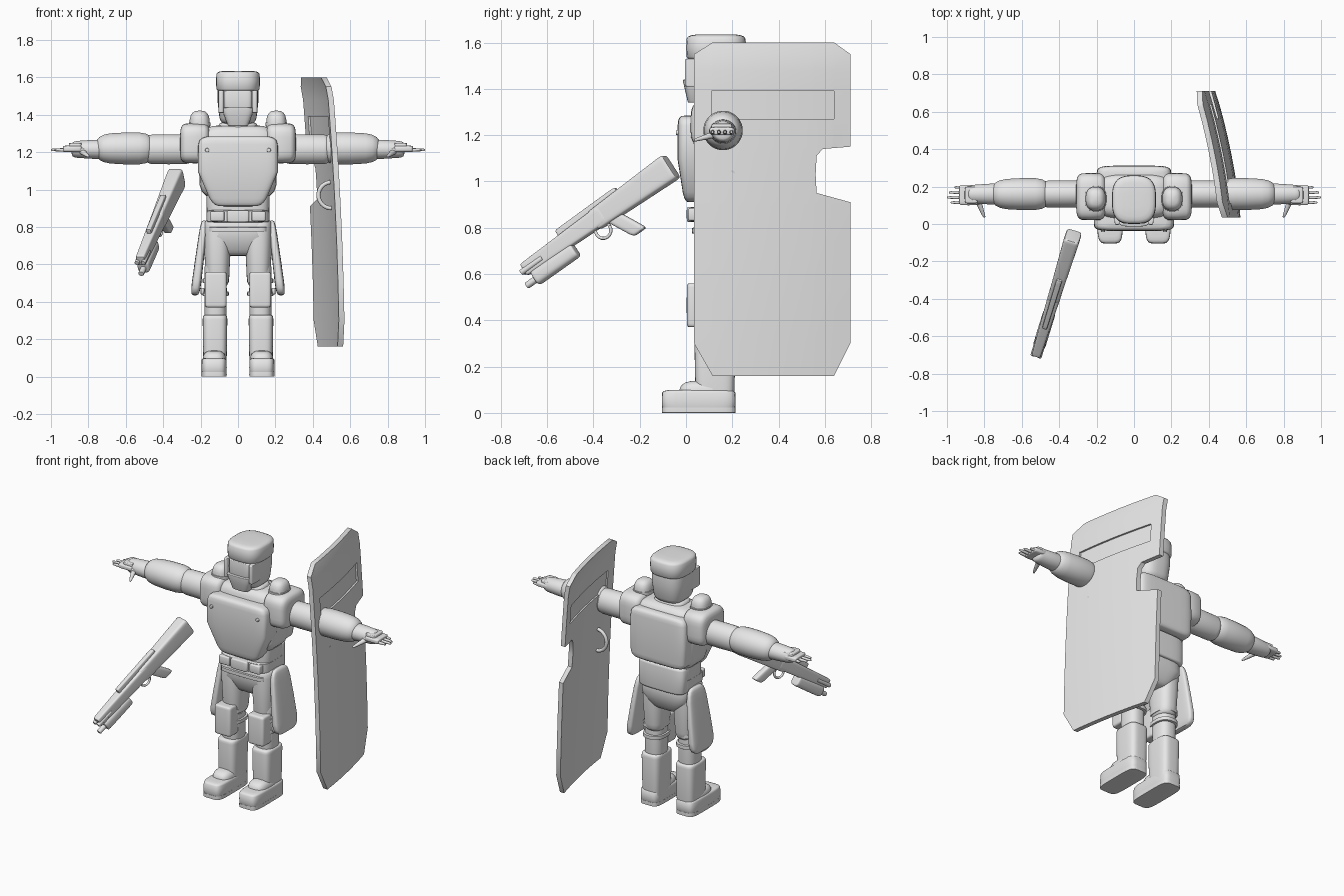
import bpy, bmesh
from math import cos, sin, pi, radians, copysign
from mathutils import Matrix, Vector

cube = bpy.data.objects.get("Cube")
if cube:
    bpy.data.objects.remove(cube)

grey = bpy.data.materials.new("plain_grey")
grey.use_nodes = True
grey.diffuse_color = (.8, .8, .8, 1)
grey.node_tree.nodes["Principled BSDF"].inputs["Base Color"].default_value = grey.diffuse_color


def add_object(name, data):
    data.materials.append(grey)
    obj = bpy.data.objects.new(name, data)
    bpy.context.collection.objects.link(obj)
    return obj


def add_mesh(name, bm):
    mesh = bpy.data.meshes.new(name)
    bm.to_mesh(mesh)
    obj = add_object(name, mesh)
    bpy.ops.object.select_all(action='DESELECT')
    obj.select_set(True)
    bpy.context.view_layer.objects.active = obj
    bpy.ops.object.shade_smooth_by_angle(angle=radians(40))


def finish(name, bm, pair=False, mat=None):
    """Turn the mesh into one object, or into a mirrored left and right pair."""
    bmesh.ops.recalc_face_normals(bm, faces=bm.faces)
    if mat:
        bm.transform(mat)
    add_mesh("left_" + name if pair else name, bm)
    if pair:
        bm.transform(Matrix.Scale(-1, 4, (1, 0, 0)))
        bmesh.ops.reverse_faces(bm, faces=bm.faces)
        add_mesh("right_" + name, bm)
    bm.free()


def signed_power(value, exponent):
    return copysign(abs(value) ** exponent, value)


def block(name, wide, front, back, low, high, x=0, axis='Z', square=4, edge=8,
          start=1, knee=1, end=1, lean=(0, 0, 0), sides=32, rings=11, **options):
    """Rounded solid filling a box: square shapes the section, edge the ends,
    start and end taper it along the axis, lean shifts its two ends apart."""
    lo, hi = Vector((x - wide / 2, front, low)), Vector((x + wide / 2, back, high))
    mid, half = (lo + hi) / 2, (hi - lo) / 2
    along = 'XYZ'.index(axis)
    u, v = [i for i in range(3) if i != along]
    bm = bmesh.new()
    loops = []
    for k in range(rings):
        angle = radians(88) * (2 * k / (rings - 1) - 1)
        t = signed_power(sin(angle), 2 / edge)
        s = (t + 1) / 2
        scale = cos(angle) ** (2 / edge)
        scale *= (start + (1 - start) * min(1, s / knee)) * (1 + (end - 1) * s)
        loop = []
        for i in range(sides):
            q = 2 * pi * (i + .5) / sides
            p = mid + Vector(lean) * t
            p[along] += half[along] * t
            p[u] += half[u] * scale * signed_power(cos(q), 2 / square)
            p[v] += half[v] * scale * signed_power(sin(q), 2 / square)
            loop.append(bm.verts.new(p))
        loops.append(loop)
    for below, above in zip(loops, loops[1:]):
        for i in range(sides):
            bm.faces.new((below[i - 1], below[i], above[i], above[i - 1]))
    bm.faces.new(loops[0])
    bm.faces.new(loops[-1])
    finish(name, bm, **options)


def hoop(name, radius, thickness, sweep, mat):
    """Round rod bent into an arc that bulges along local y."""
    curve = bpy.data.curves.new(name, 'CURVE')
    curve.dimensions = '3D'
    curve.bevel_depth = thickness
    curve.use_fill_caps = True
    spline = curve.splines.new('POLY')
    spline.points.add(16)
    for i, point in enumerate(spline.points):
        q = sweep * (i / 8 - 1)
        point.co = (mat @ Vector((0, radius * cos(q), radius * sin(q)))).to_4d()
    add_object(name, curve)


# Head
block("neck", wide=.15, front=.06, back=.21, low=1.3, high=1.4, square=2)
block("helmet_shell", wide=.22, front=.01, back=.25, low=1.35, high=1.6, square=3, start=.85, knee=.3)
block("helmet_dome", wide=.236, front=0, back=.26, low=1.52, high=1.635, square=3, edge=6)
block("face_mask", wide=.18, front=-.015, back=.1, low=1.34, high=1.44, start=.6, edge=20)
block("visor", wide=.15, front=.002, back=.1, low=1.43, high=1.53, square=6, edge=20)
block("cheek_guard", x=.09, wide=.03, front=-.005, back=.1, low=1.41, high=1.53, edge=20, pair=True)

# Torso
block("chest", wide=.42, front=.025, back=.275, low=.95, high=1.345, edge=5)
block("abdomen", wide=.34, front=.04, back=.26, low=.8, high=1.1)
block("collar", wide=.25, front=.05, back=.23, low=1.28, high=1.36, square=3, end=.8)
block("chest_plate", wide=.43, front=-.037, back=.12, low=.91, high=1.285, square=7,
      start=.62, knee=.45, edge=9)
block("plate_bolt", x=.165, wide=.022, front=-.044, back=0, low=1.2, high=1.222,
      axis='Y', square=2, pair=True)
block("backpack", wide=.4, front=.17, back=.312, low=.98, high=1.31, square=6)
block("lower_back_plate", wide=.33, front=.16, back=.28, low=.8, high=.97, edge=12)
block("belt", wide=.34, front=.02, back=.275, low=.825, high=.89, edge=20)
block("belt_buckle", wide=.12, front=.003, back=.05, low=.825, high=.89, square=8)
block("belt_pouch", x=.11, wide=.075, front=.008, back=.07, low=.83, high=.885, square=8, pair=True)
block("pelvis", wide=.335, front=.035, back=.265, low=.645, high=.85, start=.6, knee=.5, edge=6)
block("hip_band", wide=.31, front=.025, back=.15, low=.775, high=.8, square=5, edge=20)

# Shoulders and arms
block("shoulder_pad", x=.23, wide=.16, front=.02, back=.273, low=1.14, high=1.355,
      axis='X', edge=5, pair=True)
block("shoulder_canister", x=.205, wide=.11, front=.07, back=.2, low=1.25, high=1.422,
      square=2.5, edge=3, pair=True)
block("canister_band", x=.205, wide=.116, front=.067, back=.203, low=1.34, high=1.36,
      square=2.5, edge=20, pair=True)
block("upper_arm", x=.37, wide=.24, front=.087, back=.233, low=1.135, high=1.295,
      axis='X', square=2, pair=True)
block("forearm_guard", x=.605, wide=.31, front=.07, back=.25, low=1.13, high=1.31,
      axis='X', square=2, edge=3.5, end=.9, pair=True)
block("glove_cuff", x=.8, wide=.18, front=.1, back=.22, low=1.16, high=1.27,
      axis='X', square=2, edge=6, end=.8, pair=True)
block("palm", x=.885, wide=.1, front=.1, back=.21, low=1.2, high=1.235, axis='X', pair=True)
block("hand_guard", x=.87, wide=.07, front=.11, back=.2, low=1.22, high=1.25, square=6, pair=True)
for number, reach in enumerate((.16, .18, .17, .14)):
    near = .103 + .027 * number
    block(f"finger_{number + 1}", x=.82 + reach / 2, wide=reach, front=near, back=near + .024,
          low=1.2, high=1.225, axis='X', square=2.5, edge=5, end=.6, sides=12, pair=True)
block("thumb", x=.82, wide=.04, front=.035, back=.14, low=1.175, high=1.21, axis='Y',
      square=2, edge=5, start=.4, lean=(.02, 0, .015), sides=12, pair=True)

# Legs, boots and side armour
block("thigh", x=.11, wide=.155, front=.035, back=.24, low=.48, high=.84, square=2.5,
      start=.8, edge=7, pair=True)
block("shin", x=.12, wide=.12, front=.06, back=.2, low=.28, high=.62, square=2.5, pair=True)
block("knee_pad", x=.119, wide=.118, front=.003, back=.1, low=.37, high=.56, square=6,
      edge=12, pair=True)
for number, height in enumerate((.43, .5)):
    block(f"knee_strap_{number + 1}", x=.119, wide=.14, front=.045, back=.215, low=height,
          high=height + .025, square=2.5, edge=20, pair=True)
block("strap_buckle", x=.19, wide=.02, front=.09, back=.15, low=.44, high=.475, square=8, pair=True)
block("boot_shaft", x=.123, wide=.134, front=.035, back=.215, low=.02, high=.33,
      start=.92, edge=14, pair=True)
block("boot_instep", x=.127, wide=.125, front=-.03, back=.17, low=.02, high=.14, square=3,
      edge=3, pair=True)
block("boot_foot", x=.128, wide=.136, front=-.105, back=.215, low=0, high=.1, square=5, pair=True)
block("boot_sole", x=.128, wide=.136, front=-.105, back=.215, low=0, high=.025, square=5,
      edge=30, pair=True)
block("side_tasset", x=.205, wide=.055, front=.045, back=.28, low=.435, high=.835,
      edge=5, end=.7, lean=(-.025, 0, 0), pair=True)


# Shield: a bent sheet with cut corners, a side notch and a viewing slot
COLUMNS = sorted([.11, .56, .64] + [.03 + .085 * i for i in range(9)])
ROWS = (.16, .3, .5, .7, .9, .91, .95, 1.03, 1.11, 1.14, 1.15, 1.27, 1.39, 1.48, 1.55, 1.6)


def shield_point(y, z, inset):
    corner = max(0, (.3 - z) / .14, (z - 1.55) / .05)
    notch = abs(z - 1.03) / .12
    far = .56 + .05 * notch ** 6 if notch < .99 else .71
    y = min(max(y, .035 + .08 * corner), far - .07 * corner)
    across = (y - .03) / .68
    bulge = .07 * across * (1 - across) - .02 * max(0, (z - 1.48) / .12) ** 2
    return Vector((.572 - .027 * z * z - .135 * across + bulge - inset, y, z))


def shield_sheet(name, pane, inset, thickness):
    bm = bmesh.new()
    grid = [[bm.verts.new(shield_point(y, z, inset)) for y in COLUMNS] for z in ROWS]
    for r in range(len(ROWS) - 1):
        for c in range(len(COLUMNS) - 1):
            in_slot = .11 <= COLUMNS[c] < .64 and 1.27 <= ROWS[r] < 1.39
            if in_slot == pane:
                bm.faces.new((grid[r][c], grid[r][c + 1], grid[r + 1][c + 1], grid[r + 1][c]))
    bmesh.ops.remove_doubles(bm, verts=bm.verts, dist=.0005)
    loose = [v for v in bm.verts if not v.link_faces]
    bmesh.ops.delete(bm, geom=loose, context='VERTS')
    copy = bmesh.ops.extrude_face_region(bm, geom=bm.faces[:], use_keep_orig=True)["geom"]
    inner = [v for v in copy if isinstance(v, bmesh.types.BMVert)]
    bmesh.ops.translate(bm, verts=inner, vec=(-thickness, 0, 0))
    finish(name, bm)


shield_sheet("shield", pane=False, inset=0, thickness=.03)
shield_sheet("shield_window", pane=True, inset=.012, thickness=.008)
quarter_turn = Matrix.Rotation(pi / 2, 4, 'Z')
hoop("shield_handle", radius=.07, thickness=.011, sweep=.6 * pi,
     mat=Matrix.Translation((.5, .2, .97)) @ quarter_turn)

# Rifle, built along its own y axis and then placed at the side
forward = Vector((-.2, -.65, -.46)).normalized()
right = forward.cross(Vector((0, 0, 1))).normalized()
gun = Matrix((right, forward, right.cross(forward))).transposed().to_4x4()
gun.translation = (-.325, -.06, 1.06)

block("rifle_stock", wide=.086, front=0, back=.42, low=-.055, high=.067, axis='Y',
      square=6, edge=20, end=.75, mat=gun)
block("rifle_body", wide=.07, front=.36, back=.8, low=-.035, high=.05, axis='Y',
      square=6, edge=20, end=.7, mat=gun)
block("rifle_rail", wide=.032, front=.26, back=.59, low=.02, high=.075, axis='Y',
      square=6, edge=14, end=.85, mat=gun)
block("rifle_grip", wide=.044, front=.28, back=.35, low=-.15, high=0, lean=(0, .04, 0), mat=gun)
block("rifle_pump", wide=.068, front=.56, back=.78, low=-.085, high=-.015, axis='Y',
      square=3, edge=14, mat=gun)
block("rifle_barrel", wide=.032, front=.7, back=.83, low=-.07, high=-.04, axis='Y',
      square=2, edge=20, sides=16, mat=gun)
for number, offset in enumerate((-.018, .018)):
    block(f"rifle_tube_{number + 1}", x=offset, wide=.026, front=.7, back=.815, low=-.01,
          high=.016, axis='Y', square=2, edge=20, sides=12, mat=gun)
hoop("trigger_guard", radius=.035, thickness=.007, sweep=pi,
     mat=gun @ Matrix.Translation((0, .41, -.05)))
